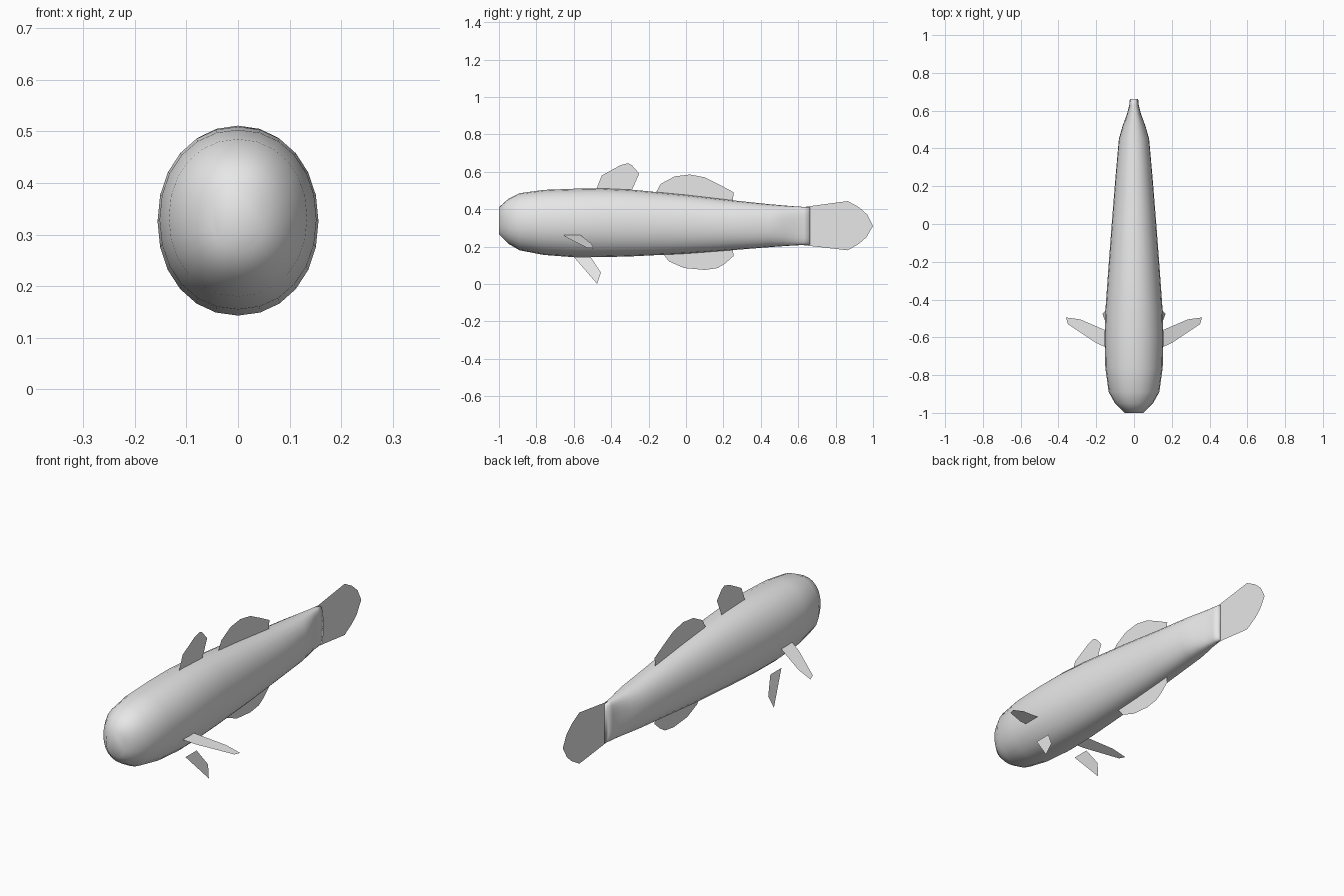
import bpy
import bmesh
from math import cos, sin, pi, copysign

default_cube = bpy.data.objects.get("Cube")
if default_cube:
    bpy.data.objects.remove(default_cube, do_unlink=True)

grey = bpy.data.materials.new("plain_grey")
grey.use_nodes = True
grey.diffuse_color = (0.8, 0.8, 0.8, 1)
grey.node_tree.nodes["Principled BSDF"].inputs["Base Color"].default_value = (0.8, 0.8, 0.8, 1)


def add_object(name, bm, smooth=False):
    """Turn a bmesh into a named, coloured object."""
    mesh = bpy.data.meshes.new(name)
    for face in bm.faces:
        face.smooth = smooth
    bm.to_mesh(mesh)
    bm.free()
    mesh.materials.append(grey)
    obj = bpy.data.objects.new(name, mesh)
    bpy.context.collection.objects.link(obj)
    return obj


def rounded(value, power):
    """Superellipse coordinate: power 2 is a plain ellipse."""
    return copysign(abs(value) ** (2 / power), value)


def loft(name, stations, sides=24):
    """Skin rings given as (y, half width, bottom, top, squareness)."""
    bm = bmesh.new()
    rings = []
    for y, half, low, high, power in stations:
        ring = []
        for i in range(sides):
            angle = 2 * pi * i / sides
            x = half * rounded(cos(angle), power)
            z = (low + high) / 2 + (high - low) / 2 * rounded(sin(angle), power)
            ring.append(bm.verts.new((x, y, z)))
        rings.append(ring)
    for a, b in zip(rings, rings[1:]):
        for i in range(sides):
            j = (i + 1) % sides
            bm.faces.new((a[i], a[j], b[j], b[i]))
    bm.faces.new(rings[0])
    bm.faces.new(rings[-1])
    bmesh.ops.recalc_face_normals(bm, faces=bm.faces)
    return add_object(name, bm, smooth=True)


def fin(name, outline, place=lambda y, z: (0, y, z), paired=False):
    """Thin flat fin from a 2D outline; paired fins are mirrored across x."""
    bm = bmesh.new()
    bm.faces.new([bm.verts.new(place(u, v)) for u, v in outline])
    obj = add_object(name, bm)
    if paired:
        mirror = obj.modifiers.new("mirror", "MIRROR")
        mirror.use_axis = (True, False, False)
    return obj


# Body: blunt snout, deep chest, narrow flat-sided tail stalk
loft("body", [
    (-1, 0.05, 0.265, 0.41, 2.3),
    (-0.95, 0.1, 0.215, 0.455, 2.2),
    (-0.89, 0.134, 0.18, 0.485, 2.1),
    (-0.76, 0.152, 0.155, 0.503, 2.1),
    (-0.6, 0.156, 0.143, 0.509, 2.1),
    (-0.45, 0.151, 0.143, 0.511, 2.1),
    (-0.28, 0.139, 0.148, 0.503, 2.1),
    (0, 0.118, 0.162, 0.476, 2.1),
    (0.25, 0.098, 0.181, 0.447, 2.1),
    (0.45, 0.08, 0.197, 0.426, 2.2),
    (0.52, 0.06, 0.202, 0.42, 2.4),
    (0.58, 0.038, 0.206, 0.415, 2.7),
    (0.63, 0.025, 0.208, 0.412, 3),
    (0.662, 0.022, 0.21, 0.408, 3),
])

# Fins on the centre line
fin("front_dorsal_fin", [
    (-0.48, 0.505), (-0.45, 0.58), (-0.35, 0.635), (-0.31, 0.645),
    (-0.29, 0.635), (-0.25, 0.59), (-0.29, 0.5)])
fin("rear_dorsal_fin", [
    (-0.16, 0.49), (-0.135, 0.535), (-0.06, 0.575), (0.02, 0.585),
    (0.1, 0.57), (0.18, 0.53), (0.255, 0.49), (0.25, 0.445)])
fin("anal_fin", [
    (-0.12, 0.157), (-0.09, 0.12), (-0.01, 0.085), (0.1, 0.075),
    (0.17, 0.085), (0.21, 0.11), (0.255, 0.15), (0.25, 0.185)])
fin("tail_fin", [
    (0.62, 0.41), (0.865, 0.443), (0.925, 0.41), (0.97, 0.37), (1, 0.31),
    (0.965, 0.25), (0.925, 0.215), (0.865, 0.18), (0.62, 0.208)])

# Paired fins: pectorals sweep outwards, pelvics hang below
fin("pectoral_fins", [
    (0.145, -0.655), (0.2, -0.63), (0.35, -0.53), (0.36, -0.495),
    (0.285, -0.505), (0.145, -0.565)],
    place=lambda x, y: (x, y, 0.26 - (x - 0.15) / 3), paired=True)
fin("pelvic_fins", [
    (-0.6, 0.145), (-0.51, 0.145), (-0.455, 0.06), (-0.475, 0), (-0.57, 0.11)],
    place=lambda y, z: (0.122 + (0.145 - z) * 0.31, y, z), paired=True)
